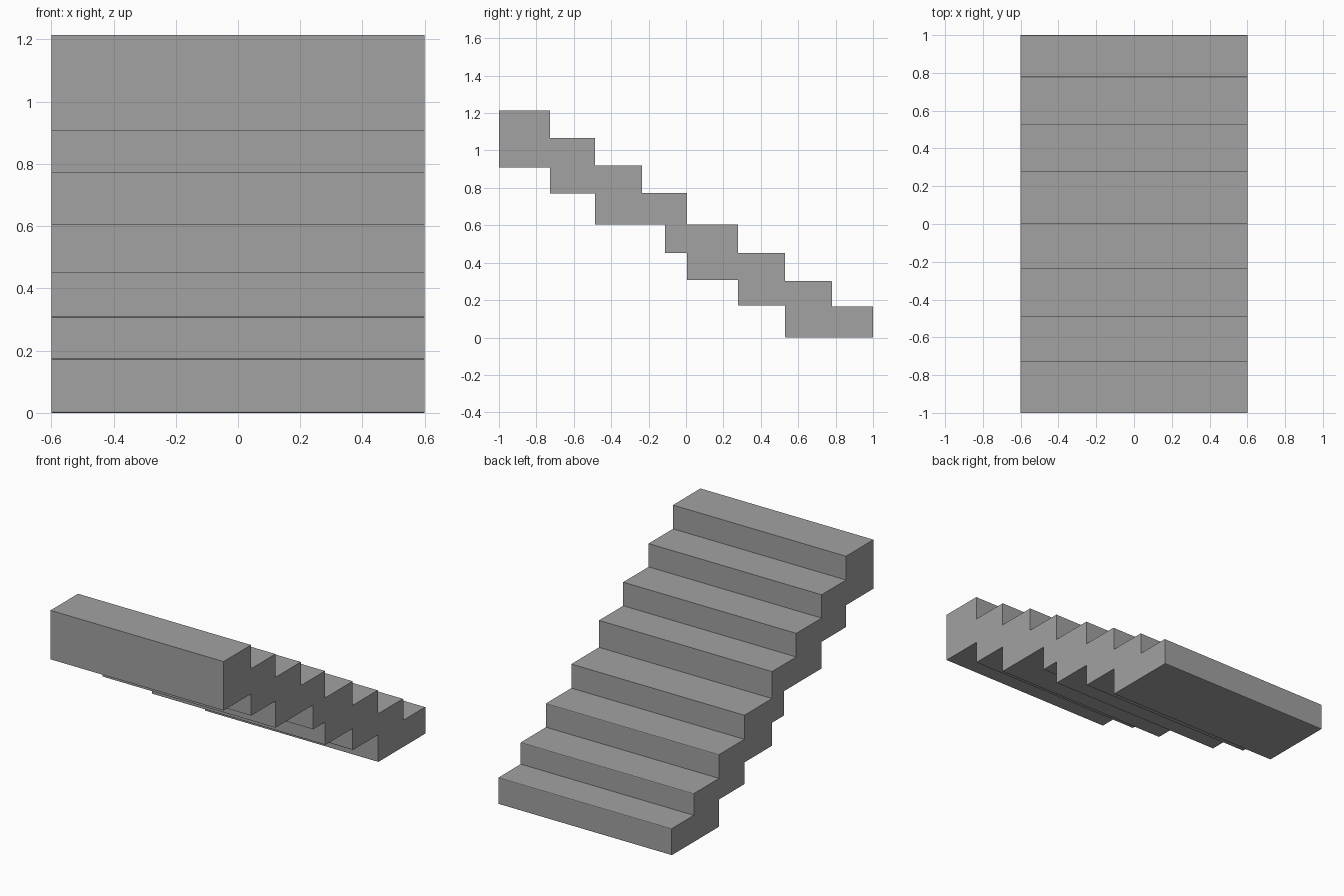
import bpy
import bmesh

cube = bpy.data.objects.get("Cube")
if cube:
    bpy.data.objects.remove(cube, do_unlink=True)

HALF_WIDTH = 0.6

# Single grey stone colour
grey = bpy.data.materials.new("stone_grey")
grey.use_nodes = True
colour = (0.36, 0.36, 0.36, 1)
grey.diffuse_color = colour
grey.node_tree.nodes["Principled BSDF"].inputs["Base Color"].default_value = colour


def stepped_line(start, corners):
    """Turn (y, z) corners into a staircase: move along y, then along z."""
    y, z = start
    points = [start]
    for next_y, next_z in corners:
        points += [(next_y, z), (next_y, next_z)]
        y, z = next_y, next_z
    return points


# Treads and risers, from the high front down to the low back
upper = stepped_line((-1, 1.215), [
    (-0.728, 1.066), (-0.486, 0.92), (-0.235, 0.772), (0.005, 0.603),
    (0.279, 0.452), (0.53, 0.303), (0.78, 0.167), (1, 0)])

# Stepped underside, with one longer step in the middle
lower = stepped_line((-1, 0.908), [
    (-0.726, 0.771), (-0.486, 0.604), (-0.112, 0.451), (0.005, 0.307),
    (0.279, 0.171), (0.53, 0)])

# Side profile extruded across the width
bm = bmesh.new()
profile = bm.faces.new(
    [bm.verts.new((-HALF_WIDTH, y, z)) for y, z in upper + lower[::-1]])
side = bmesh.ops.extrude_face_region(bm, geom=[profile], use_keep_orig=True)
new_verts = [g for g in side["geom"] if isinstance(g, bmesh.types.BMVert)]
bmesh.ops.translate(bm, verts=new_verts, vec=(2 * HALF_WIDTH, 0, 0))
bmesh.ops.recalc_face_normals(bm, faces=bm.faces)

# Slightly worn outer edges on the lowest steps
worn = [e for e in bm.edges
        if abs(e.verts[0].co.x - e.verts[1].co.x) > 1
        and e.is_convex and e.verts[0].co.y > 0 and e.verts[0].co.z < 0.46]
bmesh.ops.bevel(bm, geom=worn, offset=0.005, segments=2, profile=0.5,
                affect="EDGES")

mesh = bpy.data.meshes.new("staircase")
bm.to_mesh(mesh)
bm.free()
mesh.materials.append(grey)
staircase = bpy.data.objects.new("staircase", mesh)
bpy.context.collection.objects.link(staircase)
